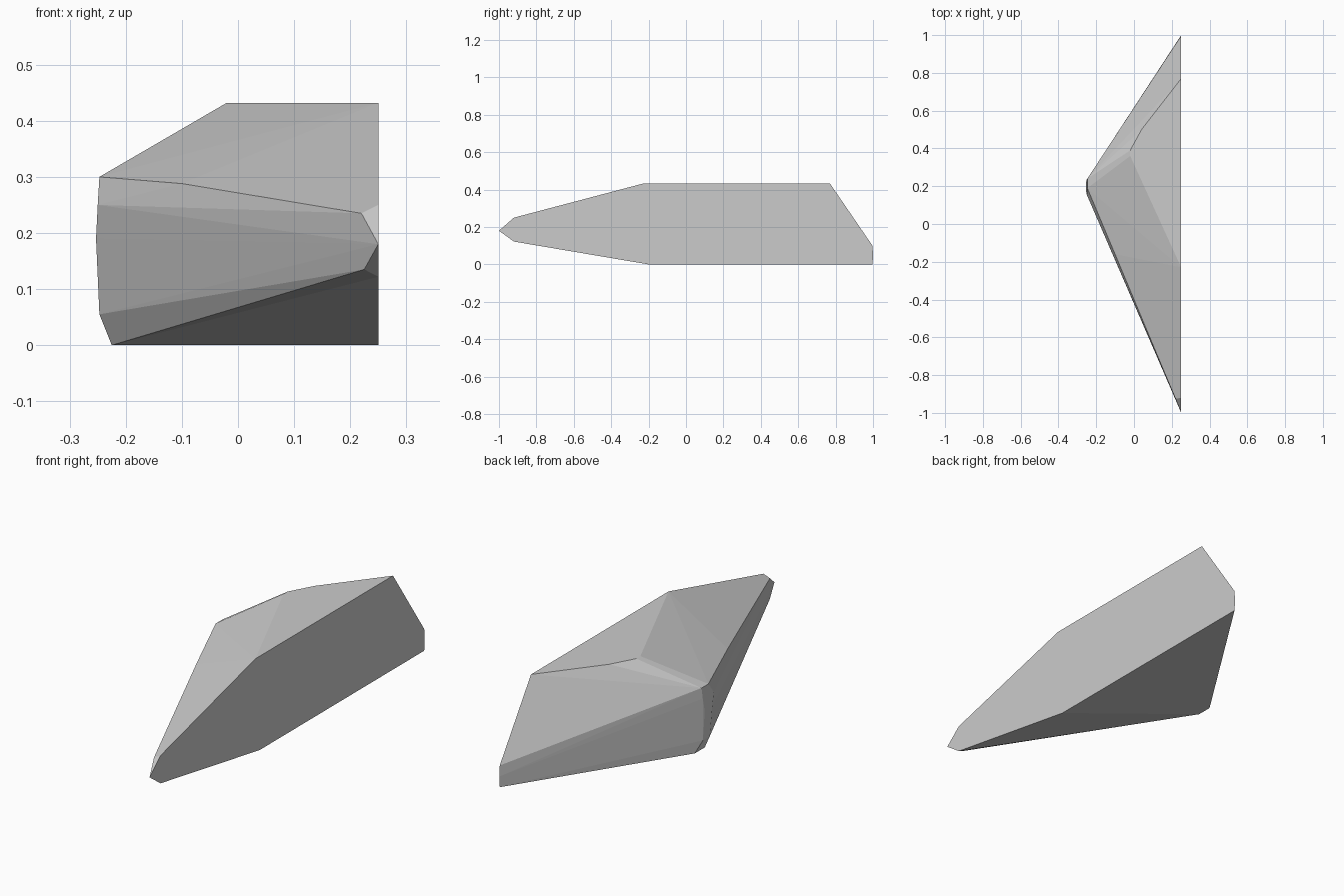
import bpy
import bmesh

default_cube = bpy.data.objects.get("Cube")
if default_cube:
    bpy.data.objects.remove(default_cube, do_unlink=True)


def make_material(name, colour):
    material = bpy.data.materials.new(name)
    material.use_nodes = True
    material.diffuse_color = colour
    shader = material.node_tree.nodes["Principled BSDF"]
    shader.inputs["Base Color"].default_value = colour
    return material


def make_hull(name, points, material):
    """Wrap a faceted convex skin around the given points."""
    mesh = bpy.data.meshes.new(name)
    bm = bmesh.new()
    for point in points:
        bm.verts.new(point)
    bmesh.ops.convex_hull(bm, input=list(bm.verts))
    loose = [v for v in bm.verts if not v.link_faces]
    bmesh.ops.delete(bm, geom=loose, context="VERTS")
    bmesh.ops.dissolve_limit(bm, angle_limit=0.01,
                             verts=list(bm.verts), edges=list(bm.edges))
    bmesh.ops.recalc_face_normals(bm, faces=list(bm.faces))
    bm.to_mesh(mesh)
    bm.free()
    mesh.materials.append(material)
    hull = bpy.data.objects.new(name, mesh)
    bpy.context.collection.objects.link(hull)
    return hull


FLAT_X, TOP_Z = 0.25, 0.432

# Outline of the flat side wall, as y and z
side_wall = [(-1, .18), (-.92, .25), (-.23, TOP_Z), (.77, TOP_Z),
             (.997, .1), (1, .05), (.997, 0), (-.2, 0), (-.92, .122)]
points = [(FLAT_X, y, z) for y, z in side_wall]

# Inner corners of the flat top, as x and y
points += [(x, y, TOP_Z) for x, y in [(-.02, .36), (-.02, .39), (.04, .5)]]

# Bottom corners of the blunt outer edge, as x and y
points += [(x, y, 0) for x, y in [(-.225, .257), (-.225, .185)]]

# Rounded blunt outer edge, as x, z and its front and rear y
outer_edge = [(-.247, .3, .19, .24), (-.25, .25, .155, .235),
              (-.253, .19, .17, .225), (-.247, .055, .18, .23)]
for x, z, front_y, rear_y in outer_edge:
    points += [(x, front_y, z), (x, rear_y, z)]

# Bevelled tip and the leading edge behind it
points += [(.22, -.925, .235), (.225, -.93, .135),
           (0, -.42, .22), (-.1, -.16, .288)]

stone = make_material("pale grey", (0.6, 0.6, 0.6, 1))
make_hull("faceted_shard", points, stone)
